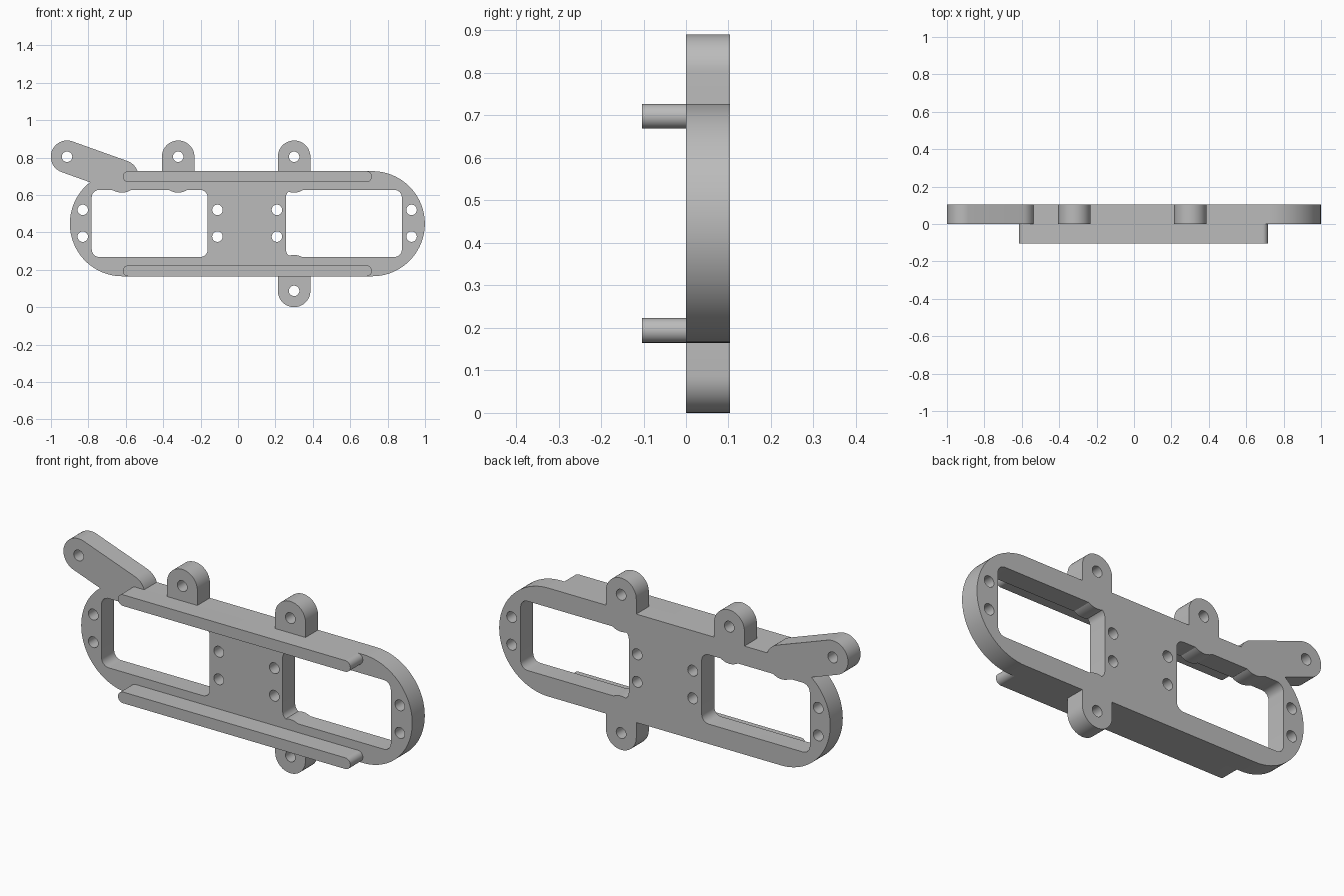
import bpy, bmesh, math

if "Cube" in bpy.data.objects:
    bpy.data.objects.remove(bpy.data.objects["Cube"])

grey = bpy.data.materials.new("grey plastic")
grey.diffuse_color = (0.5, 0.5, 0.5, 1)
grey.use_nodes = True
grey.node_tree.nodes["Principled BSDF"].inputs["Base Color"].default_value = grey.diffuse_color


def prism(name, outline, y0, y1):
    """Extrude an (x, z) outline from y0 to y1."""
    bm = bmesh.new()
    face = bm.faces.new([bm.verts.new((x, y0, z)) for x, z in outline])
    new = bmesh.ops.extrude_face_region(bm, geom=[face])["geom"]
    for v in new:
        if isinstance(v, bmesh.types.BMVert):
            v.co.y = y1
    bmesh.ops.recalc_face_normals(bm, faces=bm.faces)
    mesh = bpy.data.meshes.new(name)
    bm.to_mesh(mesh)
    bm.free()
    mesh.materials.append(grey)
    obj = bpy.data.objects.new(name, mesh)
    bpy.context.collection.objects.link(obj)
    return obj


def arc(cx, cz, r, start, sweep, n):
    return [(cx + r * math.cos(start + sweep * i / n),
             cz + r * math.sin(start + sweep * i / n)) for i in range(n + 1)]


def capsule(a, b, r, n=24):
    """Round-ended bar outline between two centres."""
    d = math.atan2(b[1] - a[1], b[0] - a[0])
    return (arc(*b, r, d - math.pi / 2, math.pi, n)
            + arc(*a, r, d + math.pi / 2, math.pi, n))


def rounded_rect(x0, x1, z0, z1, r):
    pts = []
    for i, (x, z) in enumerate([(x1 - r, z1 - r), (x0 + r, z1 - r),
                                (x0 + r, z0 + r), (x1 - r, z0 + r)]):
        pts += arc(x, z, r, i * math.pi / 2, math.pi / 2, 8)
    return pts


def combine(target, tool, operation):
    mod = target.modifiers.new("combine", "BOOLEAN")
    mod.operation, mod.object, mod.solver = operation, tool, "EXACT"
    bpy.context.view_layer.objects.active = target
    bpy.ops.object.modifier_apply(modifier=mod.name)
    bpy.data.objects.remove(tool)


def smooth(obj):
    bpy.ops.object.select_all(action="DESELECT")
    obj.select_set(True)
    bpy.context.view_layer.objects.active = obj
    bpy.ops.object.shade_smooth_by_angle(angle=math.radians(30))


BACK = 0.103

# Long round-ended frame with two window openings
frame = prism("frame", capsule((-0.618, 0.446), (0.718, 0.446), 0.281, 48), 0, BACK)
for x in (-0.782, 0.256):
    combine(frame, prism("window_cutter", rounded_rect(x, x + 0.62, 0.268, 0.627, 0.04),
                         -0.1, 0.2), "DIFFERENCE")

# Mounting lugs and slanted arm: (outer centre, inner centre)
lugs = [((-0.32, 0.804), (-0.32, 0.699)), ((0.30, 0.804), (0.30, 0.699)),
        ((0.30, 0.087), (0.30, 0.192)), ((-0.914, 0.804), (-0.62, 0.699))]
for outer, inner in lugs:
    combine(frame, prism("lug", capsule(outer, inner, 0.087), 0, BACK), "UNION")

# Screw holes
holes = [outer for outer, inner in lugs]
holes += [(x, z) for x in (-0.83, -0.11, 0.208, 0.928) for z in (0.377, 0.52)]
for x, z in holes:
    combine(frame, prism("hole_cutter", arc(x, z, 0.028, 0, math.tau, 32)[:-1],
                         -0.1, 0.2), "DIFFERENCE")
smooth(frame)

# Front rails along the top and bottom edges
for name, z in (("upper_rail", 0.698), ("lower_rail", 0.194)):
    smooth(prism(name, capsule((-0.587, z), (0.687, z), 0.029), -BACK, 0))
